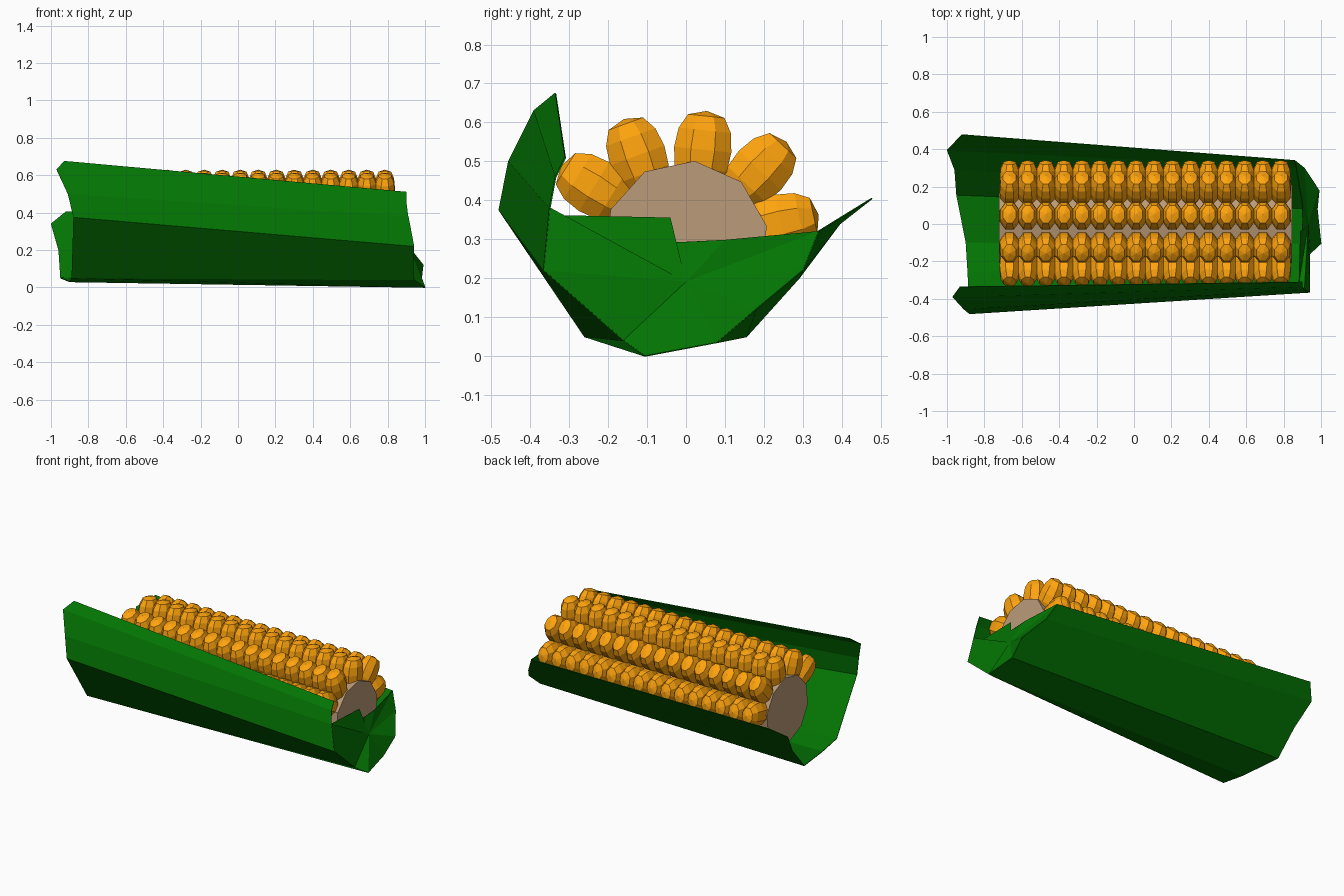
import bpy, bmesh, math
from mathutils import Matrix

if "Cube" in bpy.data.objects:
    bpy.data.objects.remove(bpy.data.objects["Cube"])


def material(name, rgb):
    m = bpy.data.materials.new(name)
    m.diffuse_color = (*rgb, 1)
    m.use_nodes = True
    m.node_tree.nodes["Principled BSDF"].inputs["Base Color"].default_value = m.diffuse_color
    return m


GREEN = material("husk_green", (0.001, 0.18, 0.001))
GOLD = material("kernel_gold", (1.0, 0.37, 0.004))
TAN = material("core_tan", (0.5, 0.33, 0.19))


def finish(bm, name, mat):
    me = bpy.data.meshes.new(name)
    bm.to_mesh(me)
    bm.free()
    me.materials.append(mat)
    ob = bpy.data.objects.new(name, me)
    bpy.context.collection.objects.link(ob)
    return ob


def thin(ob):
    mod = ob.modifiers.new("thickness", 'SOLIDIFY')
    mod.thickness = 0.004
    mod.offset = 0


def add_kernel(bm, matrix):
    """Blunt eight-sided kernel: a sphere with its shoulders pushed out."""
    verts = bmesh.ops.create_uvsphere(bm, u_segments=8, v_segments=6, radius=1)["verts"]
    for v in verts:
        r = math.hypot(v.co.x, v.co.y)
        if r > 0.01:
            v.co.x *= r ** -0.35
            v.co.y *= r ** -0.35
        v.co = matrix @ v.co


# ten-sided core
bm = bmesh.new()
mat = (Matrix.Translation((0.062, 0, 0.29)) @ Matrix.Rotation(math.radians(12), 4, 'X')
       @ Matrix.Rotation(math.pi / 2, 4, 'Y'))
bmesh.ops.create_cone(bm, cap_ends=True, segments=10, radius1=0.212, radius2=0.212,
                      depth=1.565, matrix=mat)
finish(bm, "cob_core", TAN)

# five rows of sixteen kernels, each pointing away from the cob axis: y, z, angle
rows = [(.243, .342, 12), (.19, .477, 47), (.043, .53, 84), (-.125, .515, 110), (-.236, .435, 148)]
for n, (y, z, deg) in enumerate(rows):
    tilt = math.radians(deg - 90)
    bm = bmesh.new()
    for i in range(16):
        add_kernel(bm, Matrix.Translation((-0.665 + i * 0.0967, y, z))
                   @ Matrix.Rotation(tilt, 4, 'X')
                   @ Matrix.Diagonal((0.058, 0.08, 0.1, 1))
                   @ Matrix.Rotation(math.pi / 8, 4, 'Z'))
    finish(bm, f"kernel_row_{n + 1}", GOLD)

# husk: trough stretched between a wide left rim and a narrow right rim
left = [(-.93, -.335, .675), (-.97, -.39, .63), (-.91, -.455, .5), (-.88, -.48, .375),
        (-.89, -.26, .05), (-.9, -.1, .03), (-.95, .155, .05), (-.96, .29, .2),
        (-1, .395, .34), (-.92, .478, .405)]
right = [(.9, -.31, .51), (.9, -.335, .46), (.91, -.35, .38), (.94, -.365, .22),
         (.94, -.16, .04), (1, -.105, 0), (.98, .08, .035), (.99, .18, .12),
         (.91, .3, .22), (.86, .34, .32)]
bm = bmesh.new()
L = [bm.verts.new(p) for p in left]
R = [bm.verts.new(p) for p in right]
for i in range(len(L) - 1):
    bm.faces.new((L[i], R[i], R[i + 1], L[i + 1]))
thin(finish(bm, "husk_leaves", GREEN))

# folded leaf end closing the lower part of the right side
bm = bmesh.new()
hub = bm.verts.new((.93, 0, .19))
loop = [bm.verts.new(p) for p in right[2:]
        + [(.9, .1, .298), (.9, -.06, .29), (.89, -.04, .355), (.88, -.33, .36)]]
for i, v in enumerate(loop):
    bm.faces.new((hub, v, loop[(i + 1) % len(loop)]))
thin(finish(bm, "husk_end_fold", GREEN))
